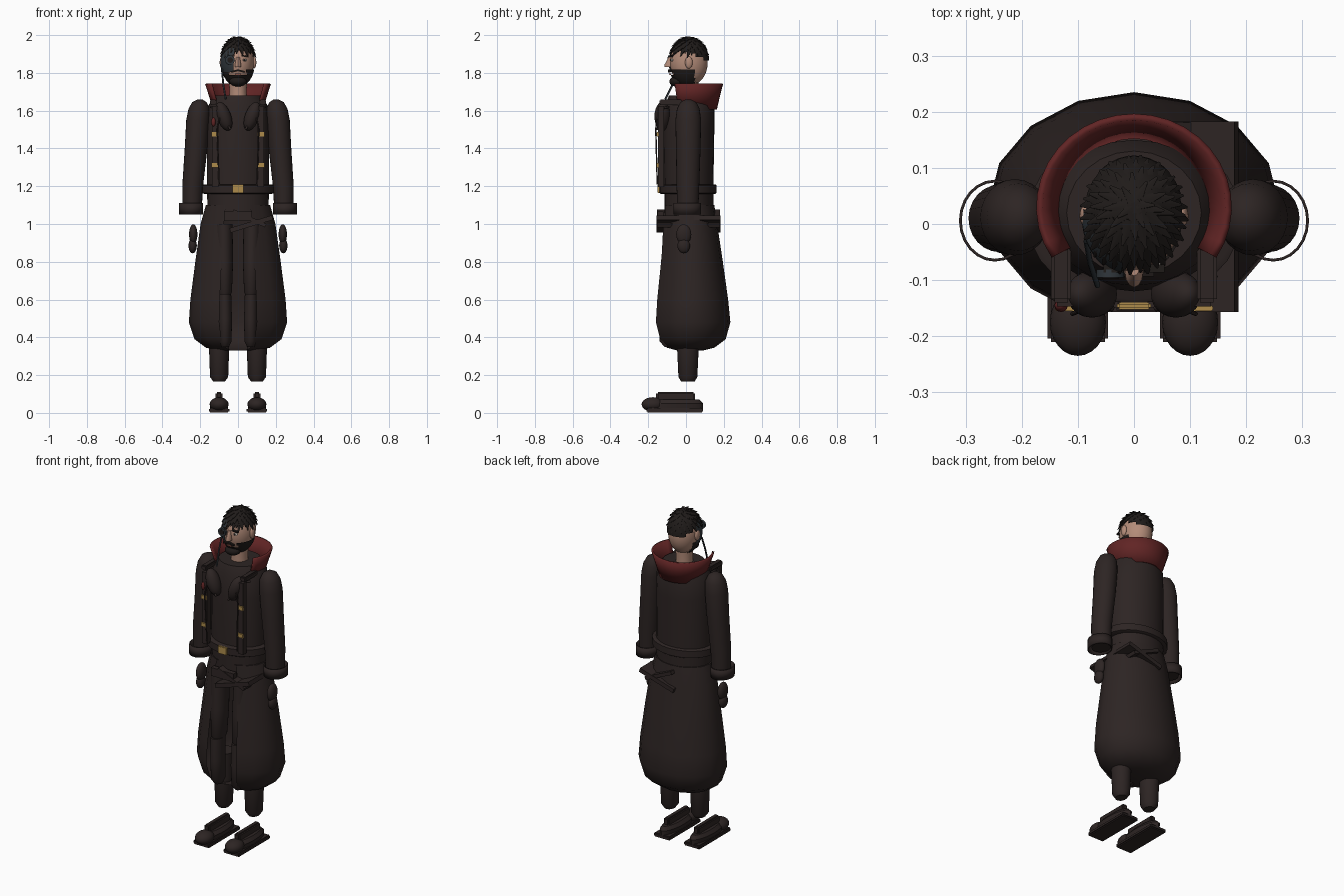
import bpy, bmesh, math
from mathutils import Vector, Matrix

cube = bpy.data.objects.get("Cube")
if cube:
    bpy.data.objects.remove(cube)


def material(name, rgb):
    m = bpy.data.materials.new(name)
    m.use_nodes = True
    m.diffuse_color = (*rgb, 1)
    bsdf = m.node_tree.nodes["Principled BSDF"]
    bsdf.inputs["Base Color"].default_value = (*rgb, 1)
    bsdf.inputs["Roughness"].default_value = 0.7
    return m


COAT = material("dark brown cloth", (0.026, 0.018, 0.017))
HAIR = material("black hair", (0.014, 0.011, 0.01))
RED = material("dark red lining", (0.12, 0.018, 0.018))
GOLD = material("brass", (0.42, 0.26, 0.07))
SKIN = material("skin", (0.45, 0.26, 0.19))
MASK = material("slate metal", (0.03, 0.038, 0.045))
LIP = material("lip", (0.22, 0.08, 0.06))
EYE = material("eye white", (0.5, 0.47, 0.42))


def finish(name, bm, mat, smooth=40):
    bmesh.ops.recalc_face_normals(bm, faces=bm.faces)
    me = bpy.data.meshes.new(name)
    bm.to_mesh(me)
    bm.free()
    ob = bpy.data.objects.new(name, me)
    bpy.context.collection.objects.link(ob)
    me.materials.append(mat)
    bpy.context.view_layer.objects.active = ob
    for o in bpy.context.selected_objects:
        o.select_set(False)
    ob.select_set(True)
    if smooth:
        bpy.ops.object.shade_smooth_by_angle(angle=math.radians(smooth))
    return ob


def place(loc, rot, size):
    return Matrix.LocRotScale(Vector(loc), rot.to_quaternion() if hasattr(rot, "to_quaternion") else
                              Matrix.Rotation(math.radians(rot), 3, 'Y').to_quaternion(), Vector(size))


def ball(name, loc, rad, mat, rot=0, keep=None, seg=24):
    bm = bmesh.new()
    bmesh.ops.create_uvsphere(bm, u_segments=seg, v_segments=seg // 2, radius=1)
    bm.transform(place(loc, rot, rad))
    if keep:  # retain only the patch of shell chosen by the rule
        gone = [f for f in bm.faces if not keep(*f.calc_center_median())]
        bmesh.ops.delete(bm, geom=gone, context='FACES')
    return finish(name, bm, mat)


def box(name, loc, size, mat, rot=0, bevel=0):
    bm = bmesh.new()
    bmesh.ops.create_cube(bm, size=1)
    bm.transform(place(loc, rot, size))
    if bevel:
        bmesh.ops.bevel(bm, geom=bm.edges[:], offset=bevel, segments=2, affect='EDGES')
    return finish(name, bm, mat, 30)


def loft(name, rings, mat, n=24, half=180, cap=True, thick=0, smooth=40):
    """Rings are (z, cx, cy, rx, ry); half is the arc each side of the back."""
    bm = bmesh.new()
    whole = half == 180
    count = n if whole else n + 1
    rows = []
    for z, cx, cy, rx, ry in rings:
        ts = [math.radians(-half + 2 * half * i / n) for i in range(count)]
        rows.append([bm.verts.new((cx + rx * math.sin(t), cy + ry * math.cos(t), z)) for t in ts])
    for a, b in zip(rows, rows[1:]):
        for i in range(n):
            j = (i + 1) % count
            bm.faces.new((a[i], a[j], b[j], b[i]))
    if cap:
        bm.faces.new(rows[0])
        bm.faces.new(rows[-1])
    ob = finish(name, bm, mat, smooth)
    if thick:
        ob.modifiers.new("thickness", 'SOLIDIFY').thickness = thick
    return ob


def cord(name, pts, r, mat):
    cu = bpy.data.curves.new(name, 'CURVE')
    cu.dimensions = '3D'
    cu.bevel_depth = r
    cu.bevel_resolution = 2
    sp = cu.splines.new('POLY')
    sp.points.add(len(pts) - 1)
    for p, co in zip(sp.points, pts):
        p.co = (*co, 1)
    ob = bpy.data.objects.new(name, cu)
    bpy.context.collection.objects.link(ob)
    cu.materials.append(mat)


# Long coat: torso, belt and skirt open at the front
loft("coat_torso", [(1.04, 0, .015, .16, .13), (1.2, 0, .015, .165, .13), (1.5, 0, .015, .165, .135),
                    (1.63, 0, .02, .155, .13), (1.68, 0, .02, .12, .11)], COAT)
loft("coat_skirt", [(.33, 0, .02, .1, .07), (.345, 0, .02, .17, .13), (.39, 0, .03, .23, .18),
                    (.48, 0, .03, .26, .205), (.6, 0, .028, .252, .195), (.8, 0, .025, .226, .17),
                    (1.0, 0, .02, .198, .145), (1.1, 0, .015, .17, .135)], COAT, n=14, half=157.5)
loft("belt", [(1.16, 0, .01, .18, .145), (1.165, 0, .01, .192, .152), (1.205, 0, .01, .192, .152),
              (1.21, 0, .01, .18, .145)], COAT)
box("belt_buckle", (0, -.146, 1.187), (.06, .012, .046), GOLD, bevel=.003)

# Sash plates knotted round the hips
box("sash_band", (.07, .013, 1.0), (.235, .34, .025), COAT, rot=-17)
box("sash_tail", (.06, .013, 1.03), (.19, .335, .02), COAT, rot=24)
box("waist_flap", (0, -.135, 1.04), (.15, .03, .05), COAT)

# High collar, open at the front
loft("collar", [(1.61, 0, .03, .118, .122), (1.68, 0, .03, .142, .138), (1.745, 0, .03, .163, .155)],
     RED, half=123, cap=False, thick=.012)

for s, side in ((1, "left"), (-1, "right")):
    # Sleeves, cuffs, hands
    loft(side + "_sleeve", [(1.06, s * .243, .01, .05, .055), (1.2, s * .24, .01, .055, .06),
                            (1.4, s * .222, .012, .06, .065), (1.55, s * .212, .012, .062, .068),
                            (1.61, s * .206, .012, .056, .06), (1.645, s * .204, .012, .038, .042),
                            (1.66, s * .202, .012, .012, .014)], COAT)
    loft(side + "_cuff", [(1.05, s * .248, .006, .064, .073), (1.11, s * .248, .006, .064, .073)],
         COAT, cap=False, thick=.005)
    ball(side + "_palm", (s * .237, -.012, .945), (.022, .04, .053), COAT)
    ball(side + "_fingers", (s * .24, -.012, .885), (.022, .033, .04), COAT)
    # Legs
    loft(side + "_trouser", [(.165, s * .1, .01, .03, .035), (.19, s * .1, .01, .048, .05),
                             (.36, s * .1, .01, .054, .058), (.5, s * .1, .01, .055, .06)], COAT)
    loft(side + "_thigh", [(.6, s * .07, -.08, .02, .03), (.64, s * .07, -.08, .038, .055),
                           (.8, s * .072, -.07, .046, .06), (1.0, s * .075, -.06, .046, .06)], COAT)
    loft(side + "_shin", [(.35, s * .068, -.085, .02, .03), (.38, s * .068, -.09, .034, .05),
                          (.5, s * .068, -.095, .036, .05), (.63, s * .07, -.09, .034, .05)], COAT)
    # Boots
    box(side + "_sole", (s * .1, -.06, .014), (.108, .3, .024), COAT, bevel=.006)
    ball(side + "_toe", (s * .1, -.175, .045), (.05, .06, .038), COAT)
    loft(side + "_boot", [(.02, s * .1, -.06, .046, .15), (.05, s * .1, -.055, .05, .145),
                          (.07, s * .1, -.05, .035, .12)], COAT)
    box(side + "_boot_top", (s * .1, -.055, .087), (.036, .205, .046), COAT, bevel=.008)
    # Straps, brass buckles and rolled lapels
    box(side + "_strap", (s * .12, -.132, 1.41), (.034, .03, .43), COAT)
    box(side + "_shoulder_strap", (s * .13, -.08, 1.645), (.036, .12, .03), COAT, bevel=.006)
    for k, z in enumerate((1.31, 1.475)):
        box(f"{side}_strap_buckle_{k}", (s * .122, -.15, z), (.038, .01, .024), GOLD, bevel=.002)
    ball(side + "_lapel", (s * .075, -.125, 1.57), (.038, .042, .08), COAT, rot=s * 20)
    cord(side + "_lapel_edge", [(s * .145, -.09, 1.62), (s * .1, -.14, 1.61), (s * .04, -.15, 1.5)],
         .006, COAT)
    cord(side + "_cord", [(s * .085, -.15, 1.62), (s * .11, -.16, 1.5), (s * .1, -.152, 1.21)],
         .004, COAT)
    # Ears and facial features
    ball(side + "_ear", (s * .085, .015, 1.855), (.012, .02, .032), SKIN)
    ball(side + "_eye", (s * .034, -.073, 1.868), (.014, .008, .007), EYE, seg=16)
    ball(side + "_iris", (s * .034, -.08, 1.868), (.006, .004, .006), HAIR, seg=12)
    box(side + "_brow", (s * .036, -.079, 1.889), (.036, .014, .008), HAIR, rot=s * 6)
    box(side + "_moustache", (s * .017, -.088, 1.81), (.036, .012, .009), HAIR, rot=s * 14)

ball("brooch", (-.13, -.145, 1.54), (.012, .012, .024), RED, seg=12)

# Head and neck
loft("neck", [(1.62, 0, .015, .052, .052), (1.7, 0, .015, .045, .048), (1.79, 0, .015, .05, .055)], SKIN)
ball("head", (0, .015, 1.855), (.084, .1, .125), SKIN, seg=32)
loft("nose", [(1.83, 0, -.085, .017, .028), (1.845, 0, -.085, .016, .028), (1.885, 0, -.08, .009, .012)],
     SKIN, n=12)
box("mouth", (0, -.083, 1.794), (.034, .012, .008), LIP, bevel=.002)
ball("beard", (0, .01, 1.852), (.089, .105, .128), HAIR, seg=48,
     keep=lambda x, y, z: y < .045 and (z < 1.785 or (z < 1.822 and abs(x) > .045)))
ball("chin_beard", (0, -.05, 1.755), (.045, .038, .028), HAIR)

# Half mask with a round eyepiece and hanging chain
ball("half_mask", (0, .012, 1.855), (.093, .107, .128), MASK, seg=48,
     keep=lambda x, y, z: x < -.02 and y < .03 and 1.8 < z < 1.93)
lens = Matrix.Rotation(math.radians(90), 3, 'X')
for name, r, d, m in (("eyepiece", .025, .014, MASK), ("eyepiece_glass", .015, .018, HAIR)):
    bm = bmesh.new()
    bmesh.ops.create_cone(bm, cap_ends=True, segments=20, radius1=r, radius2=r, depth=d)
    bm.transform(place((-.042, -.088, 1.868), lens, (1, 1, 1)))
    finish(name, bm, m)
cord("mask_chain", [(-.085, -.03, 1.82), (-.078, -.07, 1.74), (-.065, -.11, 1.66)], .005, MASK)

# Hair: a fitted cap covered in overlapping locks
ball("hair_cap", (0, .02, 1.865), (.09, .102, .122), HAIR, seg=40,
     keep=lambda x, y, z: z > 1.915 - .42 * max(y, 0))
bm = bmesh.new()
LOCKS = 90
for i in range(LOCKS):
    h = 1 - .74 * (i + .5) / LOCKS
    a = i * 2.39996
    r = math.sqrt(1 - h * h)
    n = Vector((r * math.cos(a), r * math.sin(a), h))
    down = (Vector((0, -.2, -1)) - n * n.dot(Vector((0, -.2, -1)))).normalized()
    down = (down + n * .25).normalized()
    across = down.cross(n).normalized()
    basis = Matrix((across, down, across.cross(down))).transposed()
    c = Vector((0, .015, 1.868)) + Vector((n.x * .088, n.y * .1, n.z * .12))
    lock = bmesh.ops.create_cone(bm, segments=6, radius1=1, radius2=.15, depth=2, cap_ends=True)
    bmesh.ops.transform(bm, verts=lock["verts"], matrix=place(c, basis, (.015, .024, .008)) @
                        Matrix.Rotation(math.radians(-90), 4, 'X'))
finish("hair_locks", bm, HAIR, 50)
